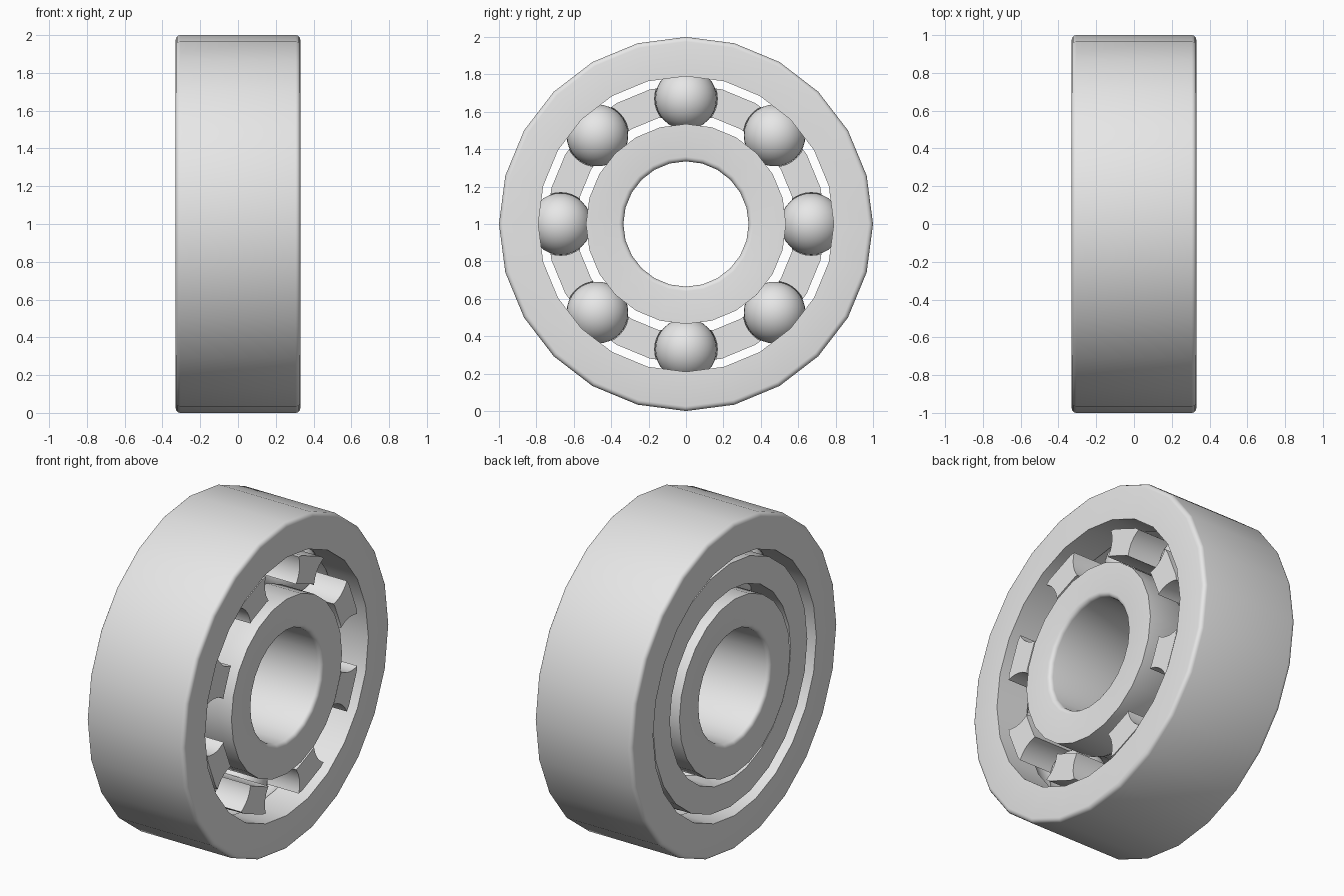
import bpy, bmesh
from math import sin, cos, pi, radians, asin
from mathutils import Matrix

cube = bpy.data.objects.get("Cube")
if cube:
    bpy.data.objects.remove(cube, do_unlink=True)

HALF = 0.33       # half width of the rings
PITCH = 0.67      # radius of the ball circle
BALL = 0.165
BALLS = 8

steel = bpy.data.materials.new("grey steel")
steel.use_nodes = True
grey = (0.8, 0.8, 0.8, 1)
steel.diffuse_color = grey
steel.node_tree.nodes["Principled BSDF"].inputs["Base Color"].default_value = grey


def make_object(name, bm):
    bmesh.ops.remove_doubles(bm, verts=bm.verts, dist=1e-5)
    bmesh.ops.recalc_face_normals(bm, faces=bm.faces)
    mesh = bpy.data.meshes.new(name)
    bm.to_mesh(mesh)
    bm.free()
    mesh.materials.append(steel)
    ob = bpy.data.objects.new(name, mesh)
    bpy.context.collection.objects.link(ob)
    ob.location.z = 1
    return ob


def smooth(ob):
    bpy.ops.object.select_all(action='DESELECT')
    ob.select_set(True)
    bpy.context.view_layer.objects.active = ob
    bpy.ops.object.shade_smooth_by_angle(angle=radians(32))


def lathe(bm, profile, steps=24, closed=True, centre=(0, 0)):
    """Spin (x, radius) points about an axis parallel to x."""
    rings = []
    for i in range(steps):
        a = 2 * pi * i / steps
        rings.append([bm.verts.new((x, centre[0] + r * cos(a), centre[1] + r * sin(a)))
                      for x, r in profile])
    n = len(profile)
    for i in range(steps):
        p, q = rings[i], rings[(i + 1) % steps]
        for j in range(n if closed else n - 1):
            k = (j + 1) % n
            bm.faces.new((p[j], p[k], q[k], q[j]))


def ring_profile(rim, track, side, bevel=0.025):
    """Ring section: rounded rim, ball groove in the track; side is +1 if the rim is outside."""
    pts = []
    for i in range(5):
        a = pi / 2 * i / 4
        pts.append((HALF - bevel + bevel * sin(a), rim - side * bevel * (1 - cos(a))))
    pts.append((HALF, track))
    groove = BALL + 0.003
    reach = pi / 2 - asin(abs(track - PITCH) / groove)
    for i in range(9):
        a = reach * (1 - i / 4)
        pts.append((groove * sin(a), PITCH + side * groove * cos(a)))
    pts.append((-HALF, track))
    pts += [(-x, r) for x, r in reversed(pts[:5])]
    return pts


def ball_centres():
    for i in range(BALLS):
        a = 2 * pi * i / BALLS
        yield PITCH * cos(a), PITCH * sin(a)


# Outer and inner rings
for name, rim, track, side in (("outer_ring", 1.0, 0.79, 1), ("inner_ring", 0.335, 0.535, -1)):
    bm = bmesh.new()
    lathe(bm, ring_profile(rim, track, side))
    smooth(make_object(name, bm))

# Balls
for i, (y, z) in enumerate(ball_centres()):
    bm = bmesh.new()
    bmesh.ops.create_uvsphere(bm, u_segments=32, v_segments=16, radius=BALL,
                              matrix=Matrix.Translation((0, y, z)))
    ball = make_object(f"ball_{i + 1}", bm)
    smooth(ball)

# Cage: solid at the -x side, with pockets open towards +x
bm = bmesh.new()
lathe(bm, [(-0.3, 0.585), (-0.3, 0.745), (0.3, 0.745), (0.3, 0.585)])
cage = make_object("ball_cage", bm)

# Round-bottomed pocket cutters
bm = bmesh.new()
pocket = BALL + 0.003
section = [(-pocket * cos(pi / 2 * i / 8), pocket * sin(pi / 2 * i / 8)) for i in range(9)]
section += [(0.5, pocket), (0.5, 0)]
for centre in ball_centres():
    lathe(bm, section, steps=32, closed=False, centre=centre)
cutter = make_object("pocket_cutter", bm)
cutter.hide_render = True

cut = cage.modifiers.new("pockets", 'BOOLEAN')
cut.operation = 'DIFFERENCE'
cut.solver = 'EXACT'
cut.object = cutter
bpy.context.view_layer.objects.active = cage
bpy.ops.object.modifier_apply(modifier=cut.name)
bpy.data.objects.remove(cutter, do_unlink=True)
smooth(cage)
